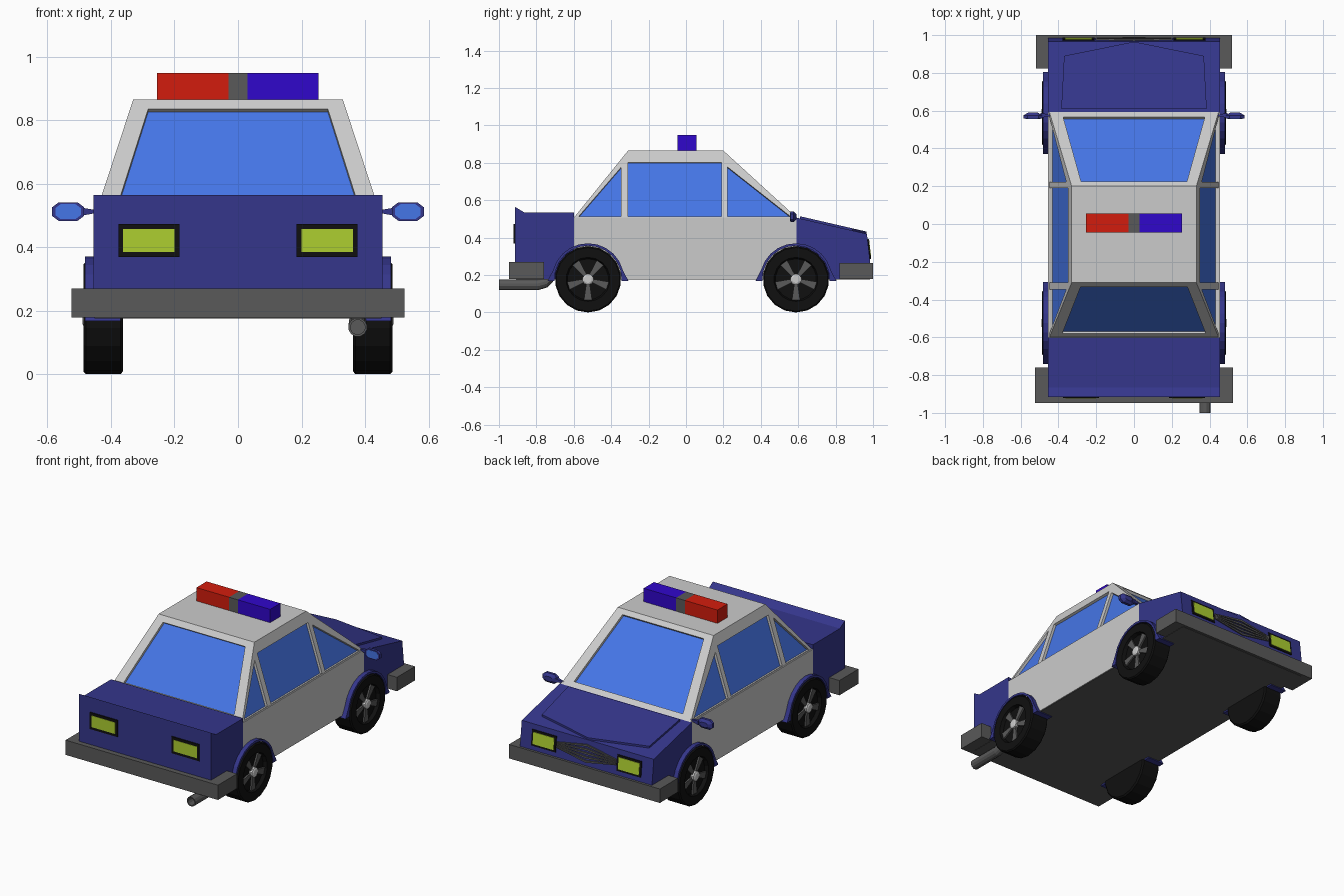
import bpy, bmesh
from math import sin, cos, pi, radians
from mathutils import Vector

if "Cube" in bpy.data.objects:
    bpy.data.objects.remove(bpy.data.objects["Cube"])


def material(name, *rgb):
    m = bpy.data.materials.new(name)
    m.diffuse_color = (*rgb, 1)
    m.use_nodes = True
    m.node_tree.nodes["Principled BSDF"].inputs["Base Color"].default_value = m.diffuse_color
    return m


NAVY = material("navy_paint", 0.035, 0.037, 0.26)
SILVER = material("silver_paint", 0.56, 0.56, 0.56)
DARK = material("dark_grey", 0.1, 0.1, 0.1)
BLACK = material("black", 0.005, 0.005, 0.005)
GLASS = material("glass", 0.06, 0.18, 0.8)
LAMP = material("lamp", 0.42, 0.62, 0.03)
RED = material("red_light", 0.65, 0.012, 0.004)
BLUE = material("blue_light", 0.03, 0.002, 0.6)


def loft(name, rings, mat, bm=None):
    """Skin matching rings of points and cap both ends."""
    own = bm is None
    bm = bm or bmesh.new()
    vs = [[bm.verts.new(p) for p in r] for r in rings]
    n = len(vs[0])
    for a, b in zip(vs, vs[1:]):
        for i in range(n):
            j = (i + 1) % n
            bm.faces.new((a[i], a[j], b[j], b[i]))
    bm.faces.new(vs[0][::-1])
    bm.faces.new(vs[-1])
    return finish(name, bm, mat) if own else None


def finish(name, bm, mat):
    bmesh.ops.recalc_face_normals(bm, faces=bm.faces)
    me = bpy.data.meshes.new(name)
    bm.to_mesh(me)
    bm.free()
    ob = bpy.data.objects.new(name, me)
    if mat:
        me.materials.append(mat)
    bpy.context.collection.objects.link(ob)
    return ob


def profile(name, pts, x0, x1, mat):
    """Extrude a (y, z) outline across x."""
    return loft(name, [[(x, y, z) for y, z in pts] for x in (x0, x1)], mat)


def box(name, x0, x1, y0, y1, z0, z1, mat):
    return profile(name, [(y0, z0), (y1, z0), (y1, z1), (y0, z1)], x0, x1, mat)


def circle(x, y, z, r, n, axis):
    a = [2 * pi * (i + 0.5) / n for i in range(n)]
    if axis == "x":
        return [(x, y + r * cos(t), z + r * sin(t)) for t in a]
    return [(x + r * cos(t), y, z + r * sin(t)) for t in a]


# Lower body
W = 0.455
box("floor_pan", -W + .003, W - .003, -0.91, 0.985, 0.176, 0.2, DARK)
box("middle_body", -W, W, -0.6, 0.59, 0.18, 0.508, SILVER)
profile("trunk", [(-0.915, 0.18), (-0.6, 0.18), (-0.6, 0.535), (-0.865, 0.535), (-0.915, 0.565)], -W, W, NAVY)
profile("front_body", [(0.59, 0.18), (0.985, 0.18), (0.985, 0.265), (0.967, 0.42), (0.59, 0.507)], -W, W, NAVY)
box("rear_bumper", -0.525, 0.525, -0.947, -0.76, 0.178, 0.27, DARK)
box("front_bumper", -0.52, 0.52, 0.822, 1.0, 0.178, 0.265, DARK)

# Raised hood panel following the slope
hood = [(-0.385, 0.61), (-0.37, 0.89), (0, 0.965), (0.37, 0.89), (0.385, 0.61)]
loft("hood_panel", [[(x, y, 0.507 - (y - 0.59) * 0.231 + d) for x, y in hood] for d in (-0.01, 0.012)], NAVY)

# Cabin with recessed windows
def side_x(z):
    return 0.45 - (z - 0.5) / 0.365 * 0.12


cabin = loft("cabin", [
    [(-.45, -.605, .5), (.45, -.605, .5), (.45, .6, .5), (-.45, .6, .5)],
    [(-.33, -.31, .865), (.33, -.31, .865), (.33, .2, .865), (-.33, .2, .865)]], SILVER)

rear_y = lambda z: -0.605 + (z - 0.5) / 0.365 * 0.295
front_y = lambda z: 0.6 - (z - 0.5) / 0.365 * 0.4
windows = {
    "rear_windshield": [(x, rear_y(z), z) for x, z in [(-.38, .53), (.38, .53), (.283, .835), (-.283, .835)]],
    "front_windshield": [(x, front_y(z), z) for x, z in [(-.375, .53), (.375, .53), (.28, .842), (-.28, .842)]],
}
panes = {
    "middle": [(-.31, .512), (.19, .512), (.19, .803), (-.31, .803)],
    "front": [(.222, .512), (.56, .512), (.222, .778)],
    "rear": [(-.575, .512), (-.348, .512), (-.348, .775)],
}
for s, side in ((-1, "left"), (1, "right")):
    for n, pts in panes.items():
        windows[f"{n}_{side}_window"] = [(s * side_x(z), y, z) for y, z in pts]

cuts = bmesh.new()
for n, pts in windows.items():
    p = [Vector(v) for v in pts]
    nor = (p[1] - p[0]).cross(p[2] - p[0]).normalized()
    if nor.z < 0:
        nor = -nor
    layer = lambda d: [v + nor * d for v in p]
    loft("", [layer(-0.018), layer(0.03)], None, cuts)
    loft(n, [layer(-0.022), layer(-0.016)], GLASS)
cutter = finish("window_cutter", cuts, None)
cutter.hide_render = True
mod = cabin.modifiers.new("windows", "BOOLEAN")
mod.operation, mod.object, mod.solver = "DIFFERENCE", cutter, "EXACT"
bpy.context.view_layer.objects.active = cabin
bpy.ops.object.modifier_apply(modifier=mod.name)
bpy.data.objects.remove(cutter)

# Roof light bar
for n, x0, x1, m in (("red", -.255, -.03, RED), ("centre", -.03, .03, DARK), ("blue", .03, .253, BLUE)):
    box(f"light_bar_{n}", x0, x1, -0.045, 0.055, 0.86, 0.948, m)


# Lamps and grille on the sloping nose
def nose_y(z):
    return 0.967 + (0.42 - z) * 0.116


def nose_plate(name, x0, x1, z0, z1, d, mat):
    ring = [(x0, z0), (x1, z0), (x1, z1), (x0, z1)]
    loft(name, [[(x, nose_y(z) + e, z) for x, z in ring] for e in (-0.01, d)], mat)


for s, side in ((-1, "left"), (1, "right")):
    nose_plate(f"headlight_frame_{side}", s * .21, s * .378, .292, .388, .005, BLACK)
    nose_plate(f"headlight_{side}", s * .222, s * .366, .304, .376, .008, LAMP)
    box(f"taillight_frame_{side}", s * .185, s * .377, -.921, -.9, .369, .473, BLACK)
    box(f"taillight_{side}", s * .2, s * .362, -.923, -.9, .385, .457, LAMP)

for k in range(-2, 3):
    rings = []
    for x, spread in ((-0.205, 0.007), (0, 0.024), (0.205, 0.007)):
        z = 0.34 + k * spread
        y = nose_y(z)
        h = 0.003 if x else 0.006
        rings.append([(x, y - .01, z - h), (x, y + .008, z - h), (x, y + .008, z + h), (x, y - .01, z + h)])
    loft(f"grille_bar_{k + 3}", rings, DARK)

# Side mirrors
octagon = [(-.05, -.014), (-.03, -.029), (.03, -.029), (.05, -.014), (.05, .014), (.03, .029), (-.03, .029), (-.05, .014)]
for s, side in ((-1, "left"), (1, "right")):
    def oct_ring(y, f):
        return [(s * (0.535 + x * f), y, 0.512 + z * f) for x, z in octagon]
    loft(f"mirror_{side}", [oct_ring(.558, 1), oct_ring(.575, 1), oct_ring(.59, .5)], NAVY)
    loft(f"mirror_glass_{side}", [oct_ring(.556, .8), oct_ring(.56, .8)], GLASS)
    loft(f"mirror_arm_{side}", [[(s * x, .575 + a * h, .512 + b * h) for a, b in ((-1, -1), (1, -1), (1, 1), (-1, 1))]
                                for x, h in ((.43, .006), (.455, .006), (.495, .013))], NAVY)

# Wheels and wheel arches
for wy, end in ((-0.524, "rear"), (0.588, "front")):
    for s, side in ((-1, "left"), (1, "right")):
        tag, wz = f"{end}_{side}", 0.177
        lathe = [(.362, .1), (.362, .168), (.37, .177), (.478, .177), (.486, .17), (.486, .118), (.464, .11)]
        loft(f"tyre_{tag}", [circle(s * x, wy, wz, r, 18, "x") for x, r in lathe], BLACK)
        loft(f"hub_{tag}", [circle(s * x, wy, wz, r, 10, "x") for x, r in ((.46, .03), (.484, .03), (.489, .02))], SILVER)
        spokes = bmesh.new()
        for k in range(5):
            t = radians(54 + 72 * k)
            blade = [(.02, -.009), (.11, -.022), (.11, .022), (.02, .009)]
            loft("", [[(s * x, wy + r * cos(t) - w * sin(t), wz + r * sin(t) + w * cos(t)) for r, w in blade]
                      for x in (.46, .474)], None, spokes)
        finish(f"spokes_{tag}", spokes, DARK)
        angles = [pi * i / 12 for i in range(13)]
        arch = [(wy + .193 * cos(a), .177 + .193 * sin(a)) for a in angles[1:-1]]
        arch += [(wy - .205, .19), (wy - .218, .167), (wy - .18, .167)]
        arch += [(wy + .18 * cos(a), .177 + .18 * sin(a)) for a in angles[::-1]]
        arch += [(wy + .18, .167), (wy + .218, .167), (wy + .205, .19)]
        profile(f"wheel_arch_{tag}", arch, s * .37, s * .482, NAVY)

# Exhaust pipe with an open end
path = [(-.94, .148, .023), (-1, .148, .023), (-1, .148, .03), (-.79, .148, .03), (-.74, .162, .028), (-.71, .19, .025)]
loft("exhaust_pipe", [circle(0.377, y, z, r, 12, "y") for y, z, r in path], DARK)
